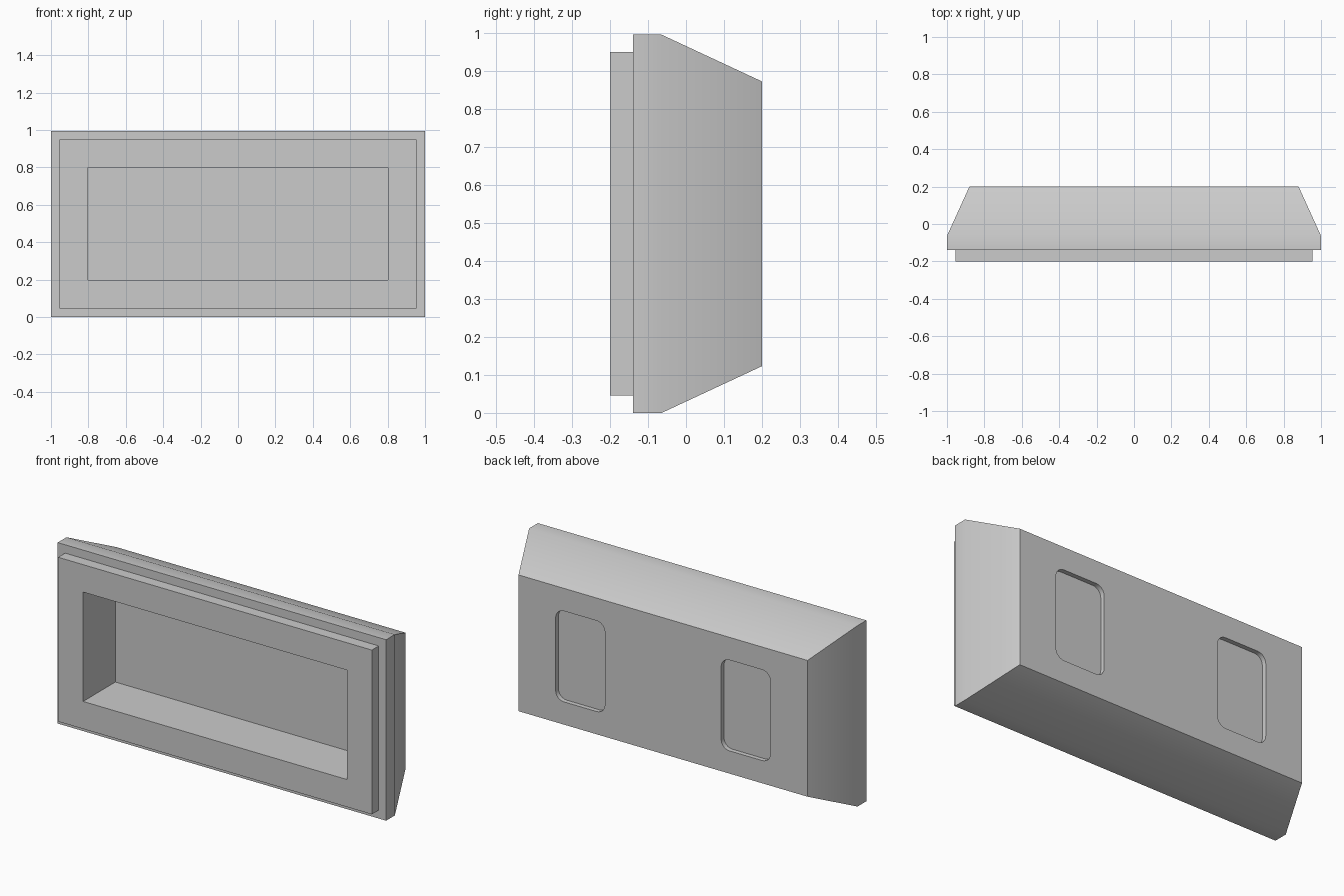
import bpy
import bmesh
import math

cube = bpy.data.objects.get("Cube")
if cube:
    bpy.data.objects.remove(cube, do_unlink=True)

MID = 0.498  # height of the centre line

grey = bpy.data.materials.new("plain_grey")
grey.use_nodes = True
colour = (0.6, 0.6, 0.6, 1)
grey.diffuse_color = colour
grey.node_tree.nodes["Principled BSDF"].inputs["Base Color"].default_value = colour


def loft(name, rings):
    """Join equal-length rings of points into a closed solid."""
    bm = bmesh.new()
    loops = [[bm.verts.new(p) for p in ring] for ring in rings]
    n = len(loops[0])
    for a, b in zip(loops, loops[1:]):
        for i in range(n):
            j = (i + 1) % n
            bm.faces.new((a[i], a[j], b[j], b[i]))
    bm.faces.new(loops[0])
    bm.faces.new(loops[-1])
    bmesh.ops.recalc_face_normals(bm, faces=bm.faces)
    mesh = bpy.data.meshes.new(name)
    bm.to_mesh(mesh)
    bm.free()
    mesh.materials.append(grey)
    obj = bpy.data.objects.new(name, mesh)
    bpy.context.collection.objects.link(obj)
    return obj


def rectangle(half_x, half_z, y):
    return [(sx * half_x, y, MID + sz * half_z)
            for sx, sz in ((-1, -1), (1, -1), (1, 1), (-1, 1))]


def rounded(cx, half_x, half_z, radius, y, steps=6):
    points = []
    for k, (sx, sz) in enumerate(((1, 1), (-1, 1), (-1, -1), (1, -1))):
        for s in range(steps + 1):
            a = math.pi / 2 * (k + s / steps)
            points.append((cx + sx * (half_x - radius) + radius * math.cos(a), y,
                           MID + sz * (half_z - radius) + radius * math.sin(a)))
    return points


# Casing: front cavity, raised frame, stepped rim and chamfered back
casing = loft("casing", [rectangle(*r) for r in (
    (0.803, 0.301, 0.08),     # cavity floor
    (0.803, 0.301, -0.2),     # cavity mouth
    (0.955, 0.452, -0.2),     # frame front
    (0.955, 0.452, -0.14),    # frame back
    (1.0, MID, -0.14),        # rim front
    (1.0, MID, -0.064),       # rim back
    (0.88, 0.375, 0.2),       # back panel
)])

# Shallow rounded recesses in the back panel
for side in (-1, 1):
    cutter = loft("recess_cutter", [rounded(side * 0.504, 0.15, 0.25, 0.05, y)
                                    for y in (0.175, 0.3)])
    cutter.hide_render = True
    cut = casing.modifiers.new("recess", "BOOLEAN")
    cut.operation = "DIFFERENCE"
    cut.solver = "EXACT"
    cut.object = cutter
    bpy.context.view_layer.objects.active = casing
    bpy.ops.object.modifier_apply(modifier=cut.name)
    bpy.data.objects.remove(cutter, do_unlink=True)

# Soft shading over the chamfer, crisp at the corners
bpy.ops.object.select_all(action="DESELECT")
casing.select_set(True)
bpy.context.view_layer.objects.active = casing
bpy.ops.object.shade_smooth_by_angle(angle=math.radians(30))
